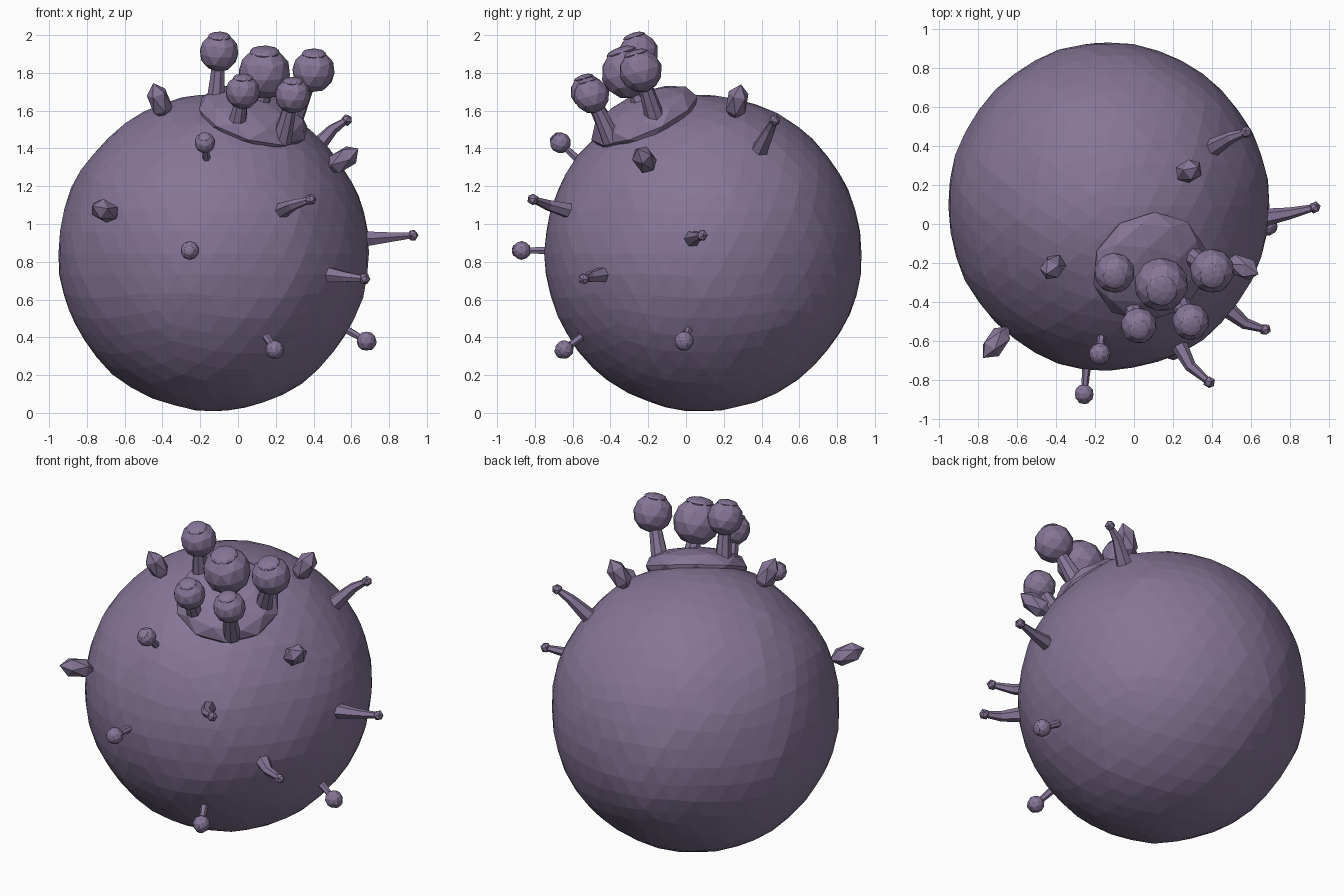
import bpy, bmesh, math
from mathutils import Vector, Matrix, noise

if "Cube" in bpy.data.objects:
    bpy.data.objects.remove(bpy.data.objects["Cube"])

mat = bpy.data.materials.new("purple_hide")
mat.diffuse_color = (0.24, 0.18, 0.31, 1)
mat.use_nodes = True
mat.node_tree.nodes["Principled BSDF"].inputs["Base Color"].default_value = mat.diffuse_color
C = Vector((-0.13, 0.09, 0.845))  # body centre


def finish(name, bm):
    bmesh.ops.recalc_face_normals(bm, faces=bm.faces)
    me = bpy.data.meshes.new(name)
    bm.to_mesh(me)
    bm.free()
    me.materials.append(mat)
    ob = bpy.data.objects.new(name, me)
    bpy.context.collection.objects.link(ob)
    return ob


def ball(name, pos, scale, sub=2, up=(0, 0, 1)):
    """Faceted ellipsoid whose local z points along up."""
    bm = bmesh.new()
    bmesh.ops.create_icosphere(bm, subdivisions=sub, radius=1)
    rot = Vector(up).to_track_quat('Z', 'Y').to_matrix().to_4x4()
    bm.transform(Matrix.Translation(pos) @ rot @ Matrix.Diagonal((*scale, 1)))
    return finish(name, bm)


def stalk(name, pts, radii, sides=6):
    """Tapered tube through points, capped at both ends."""
    pts = [Vector(p) for p in pts]
    bm = bmesh.new()
    rings = []
    for i, (p, r) in enumerate(zip(pts, radii)):
        d = pts[min(i + 1, len(pts) - 1)] - pts[max(i - 1, 0)]
        q = d.to_track_quat('Z', 'Y')
        rings.append([bm.verts.new(p + q @ Vector((r * math.cos(a), r * math.sin(a), 0)))
                      for a in (2 * math.pi * k / sides for k in range(sides))])
    for a, b in zip(rings, rings[1:]):
        for k in range(sides):
            j = (k + 1) % sides
            bm.faces.new((a[k], a[j], b[j], b[k]))
    bm.faces.new(rings[0])
    bm.faces.new(rings[-1])
    return finish(name, bm)


def eye(name, pos, r, look):
    """Eyeball with a shallow iris and pupil cap."""
    pos, look = Vector(pos), Vector(look).normalized()
    ball(name + "_ball", pos, (r, r, r), 2, look)
    ball(name + "_iris", pos + look * r * 0.82, (r * 0.58, r * 0.58, r * 0.2), 2, look)


# Body: slightly lumpy faceted globe
bm = bmesh.new()
bmesh.ops.create_icosphere(bm, subdivisions=4, radius=1)
for v in bm.verts:
    n = v.co.normalized()
    f = 1 + 0.014 * noise.noise(n * 2.2) + 0.008 * noise.noise(n * 5)
    v.co = C + Vector((n.x * 0.822, n.y * 0.84, n.z * 0.838)) * f
finish("body", bm)

# Flattened crown pad that carries the main eyes
N = Vector((0.26, -0.385, 0.885)).normalized()
ball("crown_pad", (0.08, -0.22, 1.56), (0.305, 0.305, 0.12), 2, N)

# Main eyes: base, ball centre, ball radius
crown = [((-0.12, -0.2, 1.62), (-0.10, -0.25, 1.91), 0.105),
         ((0.12, -0.22, 1.60), (0.14, -0.31, 1.80), 0.14),
         ((0.29, -0.16, 1.55), (0.40, -0.24, 1.81), 0.115),
         ((-0.01, -0.41, 1.50), (0.025, -0.52, 1.70), 0.093),
         ((0.23, -0.39, 1.44), (0.29, -0.50, 1.68), 0.096)]
for i, (b, p, r) in enumerate(crown):
    mid = Vector(b).lerp(Vector(p), 0.5)
    stalk(f"crown_stalk_{i}", [b, mid, p], [0.055, 0.042, 0.03], 8)
    eye(f"crown_eye_{i}", p, r, (0.02, -0.3, 1))

# Small eyes on thin stalks
small = [((-0.163, -0.54, 1.31), (-0.175, -0.665, 1.43), 0.056),
         ((-0.24, -0.70, 0.86), (-0.255, -0.87, 0.86), 0.05),
         ((0.14, -0.53, 0.42), (0.195, -0.645, 0.335), 0.05),
         ((0.54, 0.02, 0.46), (0.68, -0.01, 0.38), 0.052)]
for i, (b, p, r) in enumerate(small):
    stalk(f"small_stalk_{i}", [b, p], [0.024, 0.016])
    eye(f"small_eye_{i}", p, r, Vector(p) - Vector(b))

# Curved feelers with knobbed tips: base, bend, tip
feelers = [((0.40, 0.39, 1.39), (0.50, 0.445, 1.50), (0.575, 0.47, 1.55)),
           ((0.21, -0.58, 1.06), (0.29, -0.73, 1.10), (0.385, -0.81, 1.13)),
           ((0.65, 0.03, 0.92), (0.80, 0.055, 0.93), (0.925, 0.085, 0.94)),
           ((0.46, -0.42, 0.735), (0.57, -0.51, 0.72), (0.67, -0.54, 0.71))]
for i, (b, m, t) in enumerate(feelers):
    stalk(f"feeler_{i}", [b, m, t], [0.048, 0.03, 0.017])
    ball(f"feeler_tip_{i}", t, (0.032,) * 3, 1, Vector(t) - Vector(m))

# Horn nubs pointing outward
for i, p in enumerate([(-0.415, -0.22, 1.65), (0.555, -0.22, 1.34),
                       (0.28, 0.27, 1.645), (-0.705, -0.605, 1.07)]):
    ball(f"horn_{i}", p, (0.062, 0.062, 0.108), 1, Vector(p) - C)
